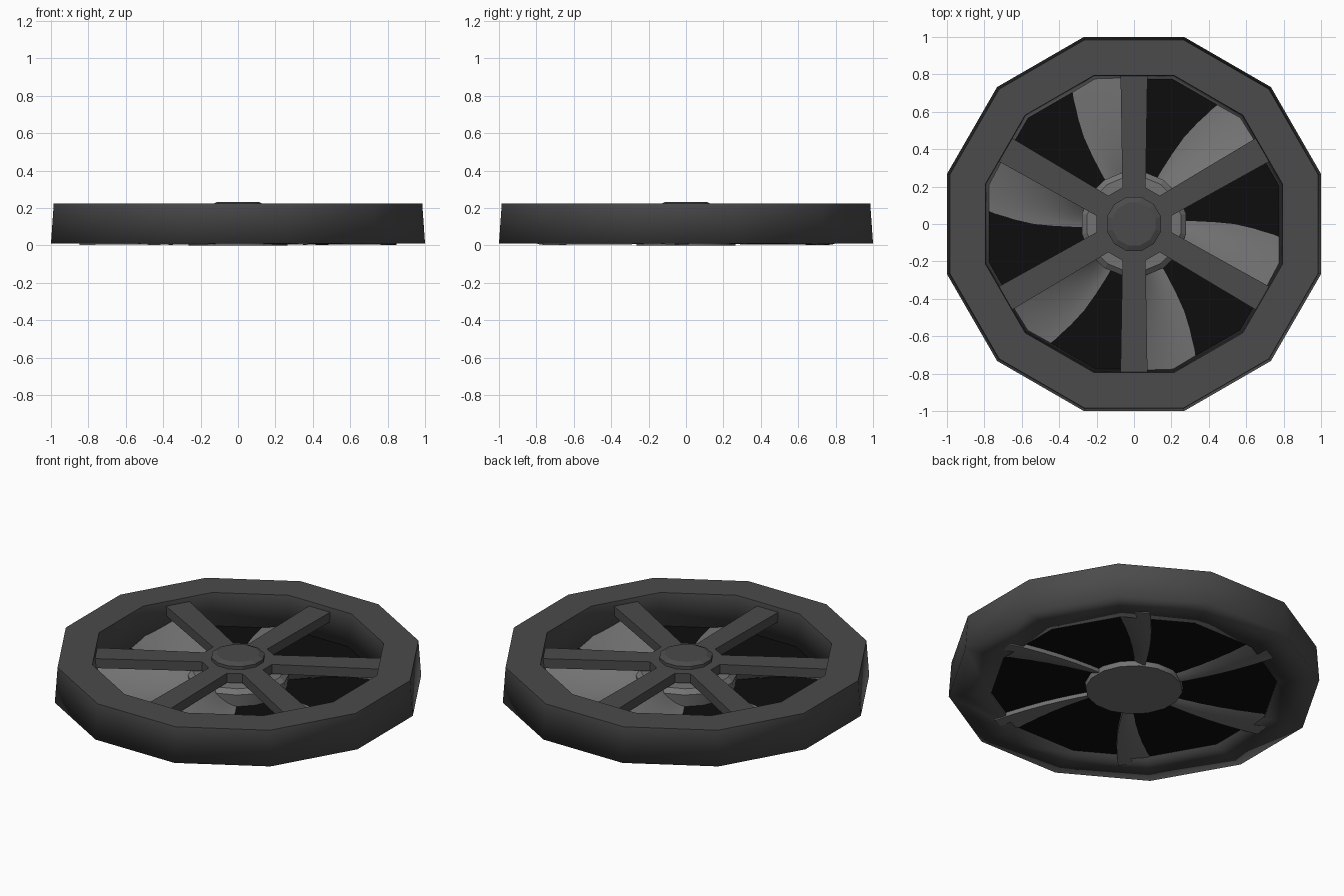
import bpy, bmesh, math

if "Cube" in bpy.data.objects:
    bpy.data.objects.remove(bpy.data.objects["Cube"])


def material(name, v):
    m = bpy.data.materials.new(name)
    m.diffuse_color = (v, v, v, 1)
    m.use_nodes = True
    m.node_tree.nodes["Principled BSDF"].inputs["Base Color"].default_value = m.diffuse_color
    return m


DARK = material("dark_grey", 0.07)
LIGHT = material("mid_grey", 0.17)
BLACK = material("black", 0.004)


def finish(bm, name, mat, smooth=None):
    bmesh.ops.recalc_face_normals(bm, faces=bm.faces)
    for f in bm.faces:
        f.smooth = bool(smooth and smooth(f))
    me = bpy.data.meshes.new(name)
    bm.to_mesh(me)
    bm.free()
    me.materials.append(mat)
    ob = bpy.data.objects.new(name, me)
    bpy.context.collection.objects.link(ob)
    return ob


def lathe(name, profile, mat, sides=12, ring=False, smooth=None):
    """Spin (radius to flat side, z) points; close as a ring or cap the ends."""
    bm = bmesh.new()
    k = 1 / math.cos(math.pi / sides)
    loops = []
    for r, z in profile:
        loops.append([bm.verts.new((r * k * math.cos((i + .5) * math.tau / sides),
                                    r * k * math.sin((i + .5) * math.tau / sides), z))
                      for i in range(sides)])
    pairs = list(zip(loops, loops[1:]))
    if ring:
        pairs.append((loops[-1], loops[0]))
    else:
        bm.faces.new(loops[0])
        if len(loops) > 1:
            bm.faces.new(loops[-1])
    for a, b in pairs:
        for i in range(sides):
            j = (i + 1) % sides
            bm.faces.new((a[i], a[j], b[j], b[i]))
    return finish(bm, name, mat, smooth)


# outer frame: smooth walls and underside, flat top
lathe("outer_frame", [(1.0, .01), (.985, .225), (.795, .225), (.772, .01)], DARK,
      ring=True, smooth=lambda f: f.normal.z < .9)

# black backing disc
lathe("backing_disc", [(.775, .03)], BLACK)

# six spokes joined at a hexagonal centre
bm = bmesh.new()
outline = []
for k in range(6):
    a = math.radians(30 + 60 * k)
    for x, y in ((.195, -.062), (.792, -.072), (.792, .072), (.195, .062)):
        outline.append(bm.verts.new((x * math.cos(a) - y * math.sin(a),
                                     x * math.sin(a) + y * math.cos(a), .14)))
face = bm.faces.new(outline)
ext = bmesh.ops.extrude_face_region(bm, geom=[face])
for v in ext["geom"]:
    if isinstance(v, bmesh.types.BMVert):
        v.co.z = .198
finish(bm, "spokes", DARK)

# centre cap
lathe("centre_cap", [(.145, .19), (.145, .217), (.115, .231)], DARK)

# fan hub
lathe("fan_hub", [(.265, 0), (.278, .105), (.25, .13)], LIGHT, sides=16,
      smooth=lambda f: abs(f.normal.z) < .5)


# one pitched, curved blade: low edge to high edge, with thickness
def blade(index):
    bm = bmesh.new()
    nr, nt = 6, 8
    grids = []
    for drop in (0, .025):
        g = []
        for i in range(nr + 1):
            s = i / nr
            r = .22 + .63 * s
            low, high = 124 - 8 * s, 95 - 7 * s
            row = []
            for j in range(nt + 1):
                t = j / nt
                a = math.radians(low + (high - low) * t + 60 * index)
                z = .032 + .1 * t ** 1.7 - drop
                row.append(bm.verts.new((r * math.cos(a), r * math.sin(a), z - .004 * s)))
            g.append(row)
        grids.append(g)
    for g in grids:
        for i in range(nr):
            for j in range(nt):
                bm.faces.new((g[i][j], g[i + 1][j], g[i + 1][j + 1], g[i][j + 1]))
    a, b = grids
    for i in range(nr):
        for j in (0, nt):
            bm.faces.new((a[i][j], a[i + 1][j], b[i + 1][j], b[i][j]))
    for j in range(nt):
        for i in (0, nr):
            bm.faces.new((a[i][j], a[i][j + 1], b[i][j + 1], b[i][j]))
    finish(bm, f"fan_blade_{index + 1}", LIGHT, smooth=lambda f: abs(f.normal.z) > .5)


for n in range(6):
    blade(n)
